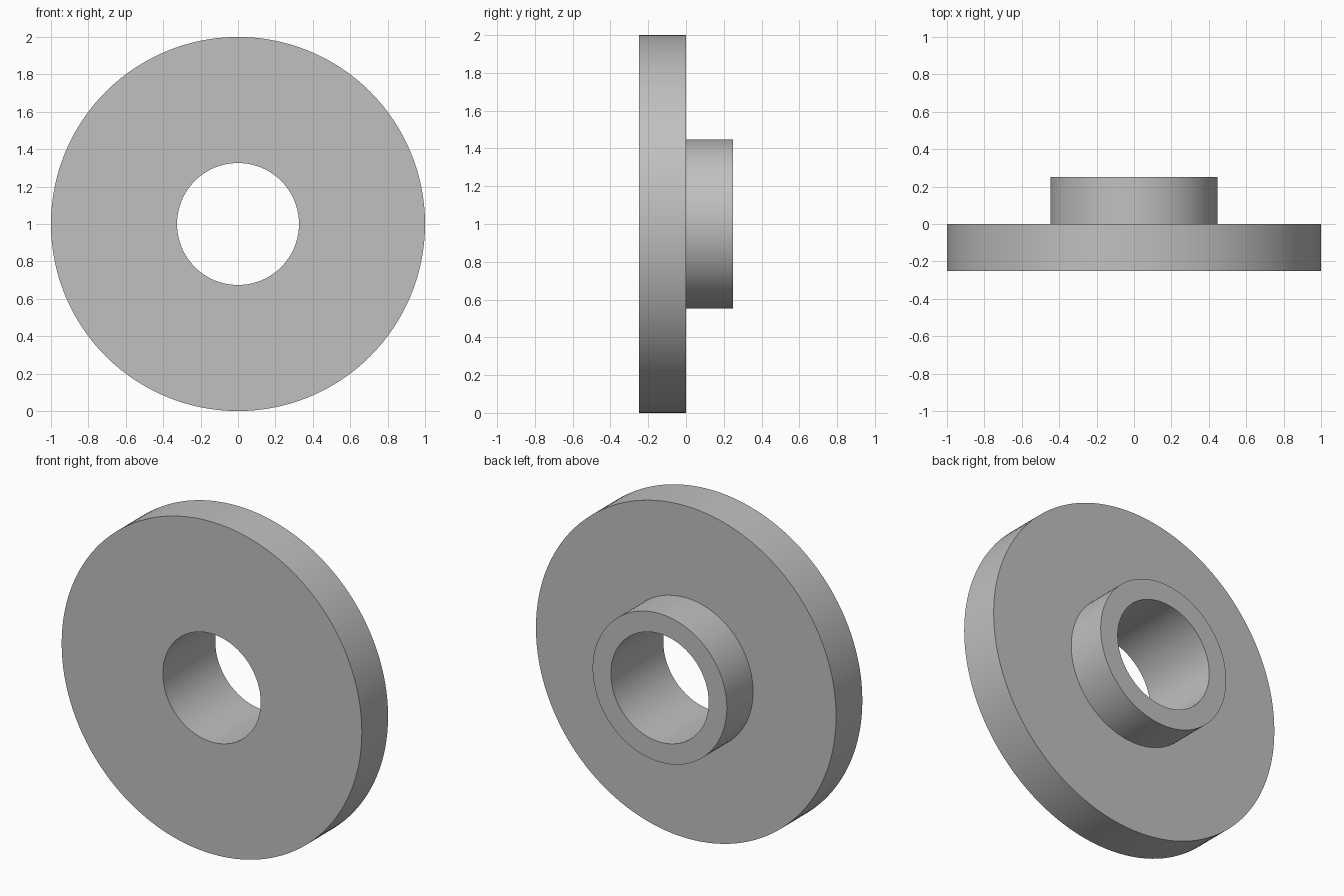
import bpy
import bmesh
from math import radians
from mathutils import Matrix, Vector

cube = bpy.data.objects.get("Cube")
if cube:
    bpy.data.objects.remove(cube, do_unlink=True)

SEGMENTS = 128
OUTER, HUB, BORE = 1.0, 0.447, 0.326
FRONT, STEP, BACK = -0.25, 0.0, 0.25

# Plain grey metal
grey = bpy.data.materials.new("grey_metal")
grey.use_nodes = True
colour = (0.53, 0.53, 0.53, 1)
grey.diffuse_color = colour
grey.node_tree.nodes["Principled BSDF"].inputs["Base Color"].default_value = colour


def lathe(name, profile, material):
    """Spin a closed (radius, y) profile about the y axis."""
    bm = bmesh.new()
    verts = [bm.verts.new((r, y, 0)) for r, y in profile]
    edges = [bm.edges.new((v, verts[(i + 1) % len(verts)]))
             for i, v in enumerate(verts)]
    bmesh.ops.spin(bm, geom=verts + edges, cent=Vector(), axis=(0, 1, 0),
                   angle=radians(360), steps=SEGMENTS, use_merge=True)
    bmesh.ops.remove_doubles(bm, verts=bm.verts, dist=1e-5)
    bmesh.ops.recalc_face_normals(bm, faces=bm.faces)
    bmesh.ops.transform(bm, matrix=Matrix.Translation((0, 0, OUTER)), verts=bm.verts)
    mesh = bpy.data.meshes.new(name)
    bm.to_mesh(mesh)
    bm.free()
    mesh.materials.append(material)
    obj = bpy.data.objects.new(name, mesh)
    bpy.context.collection.objects.link(obj)
    bpy.ops.object.select_all(action="DESELECT")
    obj.select_set(True)
    bpy.context.view_layer.objects.active = obj
    bpy.ops.object.shade_smooth_by_angle(angle=radians(30))
    return obj


# Wide disc in front, stepped hub behind, bore right through
lathe("flanged_bushing", [
    (BORE, FRONT), (OUTER, FRONT), (OUTER, STEP),
    (HUB, STEP), (HUB, BACK), (BORE, BACK),
], grey)
